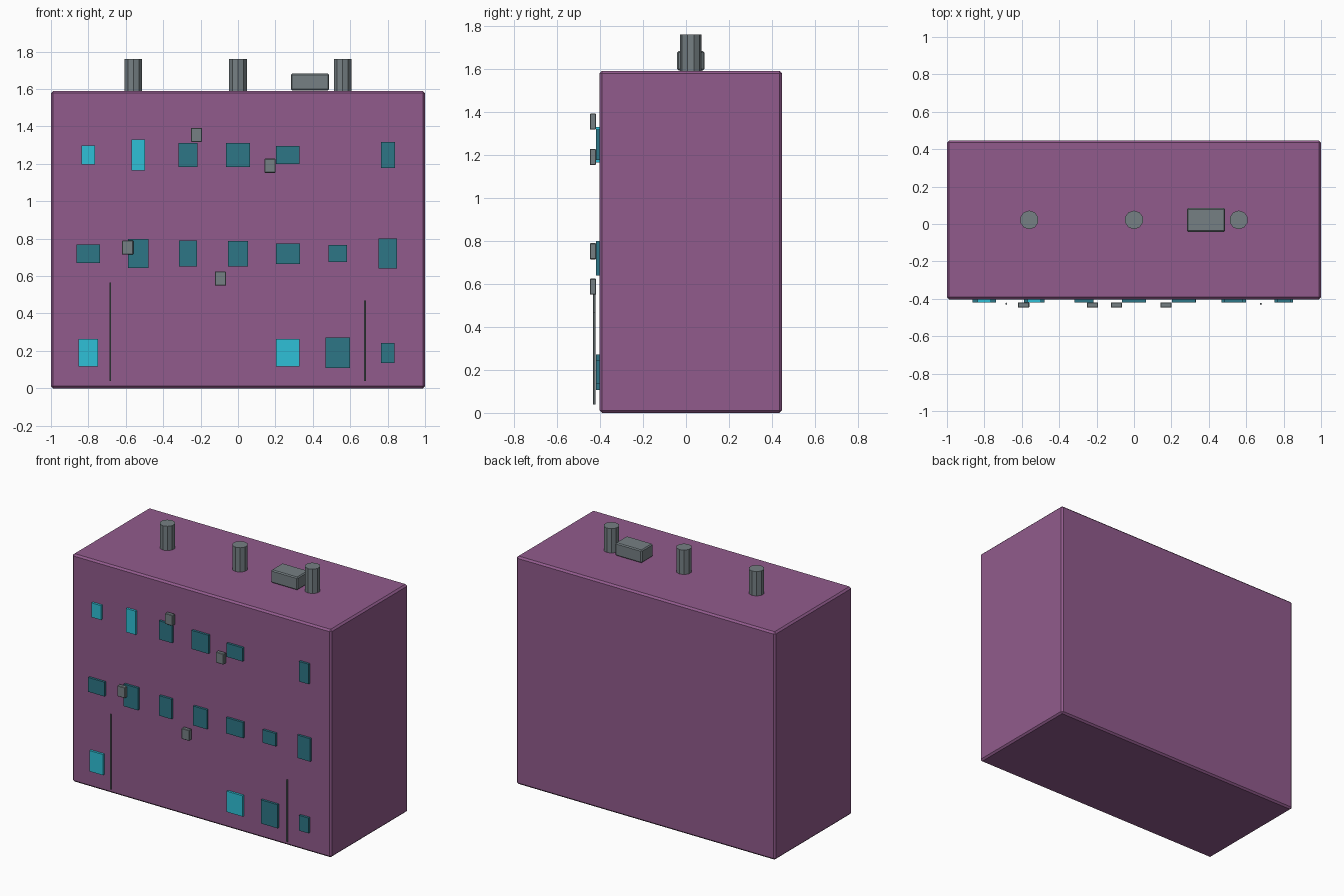
import bpy

if "Cube" in bpy.data.objects:
    bpy.data.objects.remove(bpy.data.objects["Cube"], do_unlink=True)


def material(name, rgb):
    mat = bpy.data.materials.new(name)
    mat.use_nodes = True
    mat.diffuse_color = (*rgb, 1)
    mat.node_tree.nodes["Principled BSDF"].inputs["Base Color"].default_value = (*rgb, 1)
    return mat


PURPLE = material("purple wall", (0.285, 0.105, 0.265))
TEAL = material("dark window", (0.026, 0.18, 0.24))
CYAN = material("lit window", (0.028, 0.53, 0.68))
GREY = material("grey metal", (0.18, 0.215, 0.23))


def box(name, center, size, mat, bevel=0.0):
    bpy.ops.mesh.primitive_cube_add(size=1, location=center)
    obj = bpy.context.object
    obj.name = name
    obj.scale = size
    bpy.ops.object.transform_apply(location=False, rotation=False, scale=True)
    obj.data.materials.append(mat)
    if bevel:
        mod = obj.modifiers.new("edge bevel", "BEVEL")
        mod.width = bevel
        mod.segments = 1
    return obj


def tube(name, x, y, bottom, top, radius, sides):
    bpy.ops.mesh.primitive_cylinder_add(
        vertices=sides, radius=radius, depth=top - bottom,
        location=(x, y, (bottom + top) / 2))
    obj = bpy.context.object
    obj.name = name
    obj.data.materials.append(GREY)


# Main block
FRONT = -0.403
box("building_body", (0, 0.022, 0.795), (2, 0.85, 1.59), PURPLE, 0.012)

# Windows: column, width, height, lit; grouped by floor height
STEP = 0.267
floors = {
    1.247: [(-3, .073, .10, True), (-2, .073, .165, True), (-1, .10, .13, False),
            (0, .13, .13, False), (1, .125, .095, False), (3, .075, .14, False)],
    0.72: [(-3, .125, .10, False), (-2, .11, .155, False), (-1, .095, .14, False),
           (0, .105, .135, False), (1, .13, .11, False), (2, .10, .09, False),
           (3, .10, .16, False)],
    0.19: [(-3, .105, .145, True), (1, .125, .145, True),
           (2, .13, .165, False), (3, .073, .107, False)],
}
for floor, (z, windows) in enumerate(floors.items()):
    for col, w, h, lit in windows:
        box(f"window_{floor}_{col + 3}", (col * STEP, FRONT - 0.005, z),
            (w, 0.022, h), CYAN if lit else TEAL)

# Small wall units
for x, z in [(-.222, 1.355), (.171, 1.19), (-.59, .752), (-.094, .587)]:
    box("wall_unit", (x, -0.433, z), (0.06, 0.028, 0.075), GREY, 0.003)

# Drain pipes
for x, top in [(-.683, .565), (.678, .47)]:
    tube("drain_pipe", x, -0.427, 0.04, top, 0.006, 6)

# Roof chimneys and rooftop unit
for x in (-0.56, 0, 0.56):
    tube("chimney", x, 0.022, 1.58, 1.76, 0.05, 10)
box("rooftop_unit", (0.385, 0.022, 1.638), (0.205, 0.127, 0.09), GREY, 0.007)
